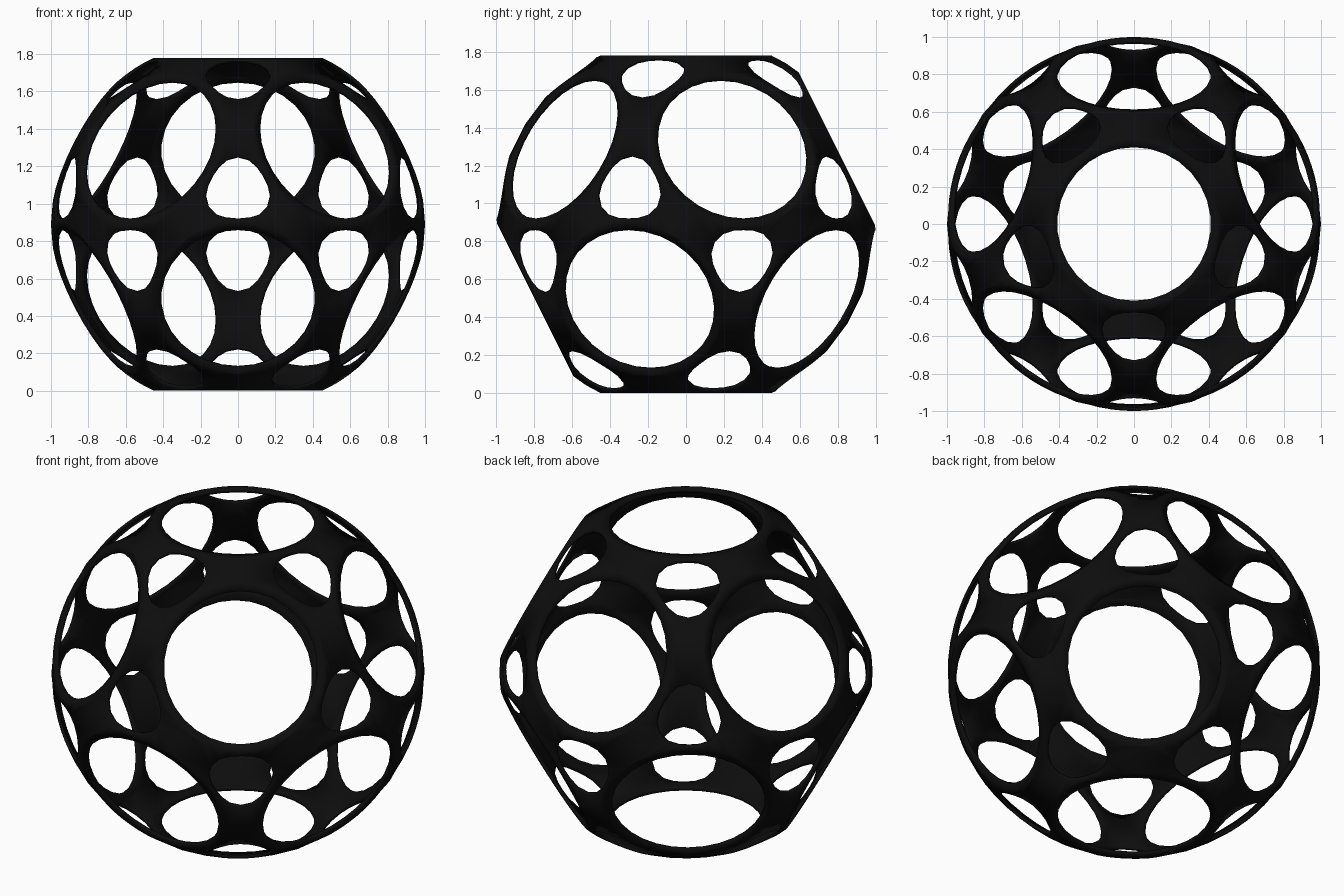
import bpy, bmesh
from math import sin, cos, radians, acos
from mathutils import Vector

if "Cube" in bpy.data.objects:
    bpy.data.objects.remove(bpy.data.objects["Cube"])

FLAT = 0.89        # distance of the twelve flat rims from the centre
STEPS = 3          # segments per symmetric unit
HOLE = acos(FLAT / 0.98)
RIM = acos(FLAT / 0.998)

# twelve axes through the big round holes
axes = [Vector((0, 0, 1))]
for k in range(5):
    a = radians(90 + 72 * k)
    axes.append(Vector((2 * cos(a), 2 * sin(a), 1)) / 5 ** 0.5)
axes += [-v for v in axes]


def surface(d):
    # sphere flattened around each big hole
    d = d.normalized()
    return d * min(1.0, FLAT / max(d.dot(n) for n in axes))


def polar(pole, toward, side, ang, az):
    t1 = (toward - pole * toward.dot(pole)).normalized()
    t2 = side - pole * side.dot(pole)
    t2 = (t2 - t1 * t2.dot(t1)).normalized()
    return surface(pole * cos(ang) + (t1 * cos(az) + t2 * sin(az)) * sin(ang))


bm = bmesh.new()


def face(pts):
    n = (pts[1] - pts[0]).cross(pts[2] - pts[0])
    if n.dot(pts[0]) < 0:
        pts = pts[::-1]
    bm.faces.new([bm.verts.new(p) for p in pts])


# one mirrored unit per (big hole, neighbour, shared neighbour)
for f in axes:
    near = [g for g in axes if 0.4 < f.dot(g) < 0.5]
    for g in near:
        e = (f + g).normalized()
        for h in near:
            if not 0.4 < g.dot(h) < 0.5:
                continue
            v = (f + g + h).normalized()
            rows = [[], [], []]
            for i in range(STEPS + 1):
                s = i / STEPS
                rows[0].append(polar(f, v, e, HOLE, radians(36 * s)))
                rows[1].append(polar(f, v, e, RIM, radians(36 * s)))
                # rounded triangular hole
                r = radians(9.85 - 0.75 * cos(radians(180 * s)))
                rows[2].append(polar(v, f, e, r, radians(60 * s)))
            for a, b in zip(rows, rows[1:]):
                for i in range(STEPS):
                    face([a[i], a[i + 1], b[i + 1], b[i]])
            face([rows[1][-1], surface(e), rows[2][-1]])

bmesh.ops.remove_doubles(bm, verts=bm.verts[:], dist=0.0005)
bmesh.ops.translate(bm, verts=bm.verts[:], vec=(0, 0, FLAT))
mesh = bpy.data.meshes.new("perforated_shell")
bm.to_mesh(mesh)
bm.free()
shell = bpy.data.objects.new("perforated_shell", mesh)
bpy.context.collection.objects.link(shell)

# thin wall
mod = shell.modifiers.new("wall", 'SOLIDIFY')
mod.thickness = 0.018
mod.offset = -1

black = bpy.data.materials.new("black")
black.diffuse_color = (0.004, 0.004, 0.004, 1)
black.use_nodes = True
black.node_tree.nodes["Principled BSDF"].inputs["Base Color"].default_value = black.diffuse_color
mesh.materials.append(black)

bpy.context.view_layer.objects.active = shell
shell.select_set(True)
bpy.ops.object.shade_smooth_by_angle(angle=radians(30))
